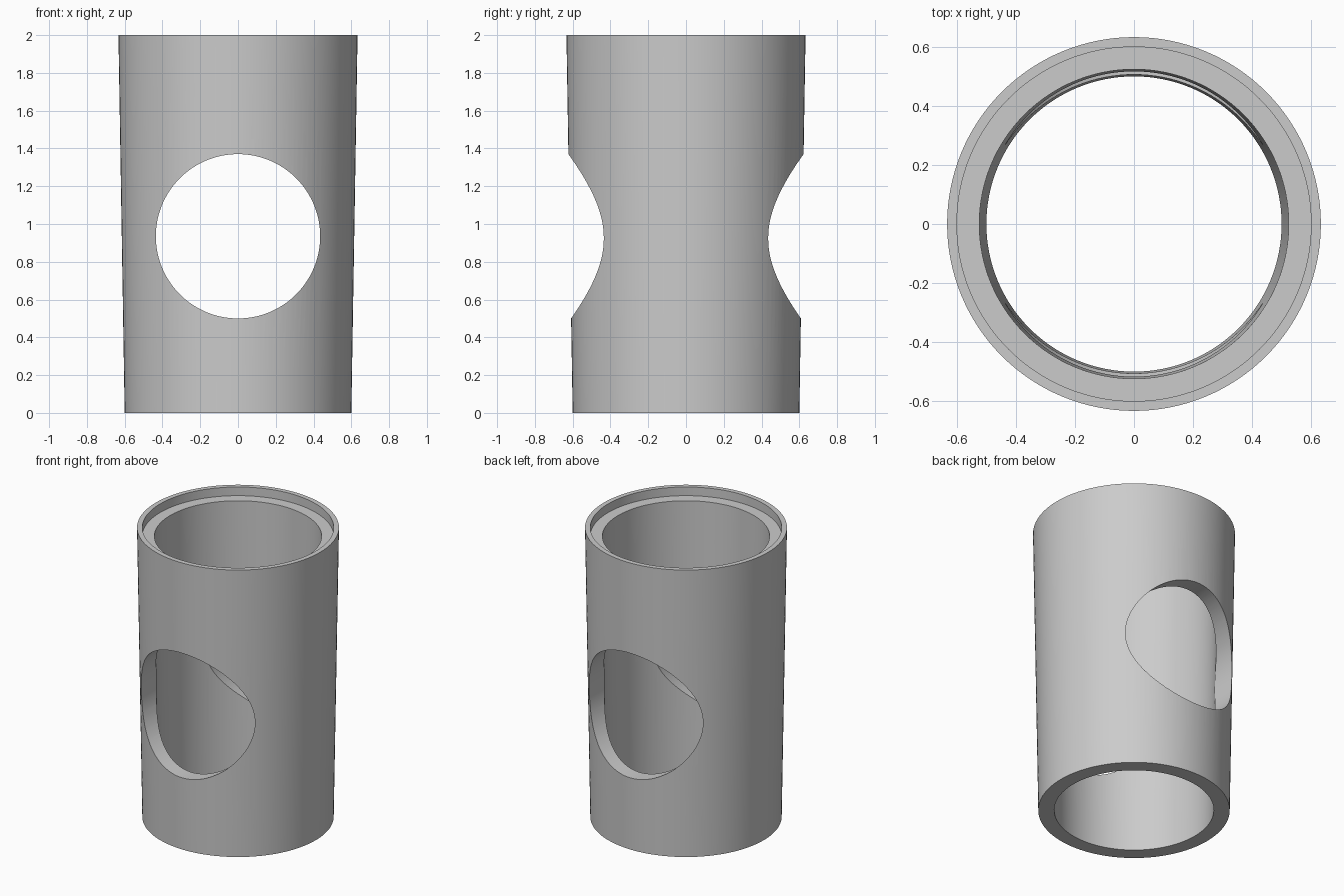
import bpy, bmesh, math
from mathutils import Matrix

cube = bpy.data.objects.get("Cube")
if cube:
    bpy.data.objects.remove(cube, do_unlink=True)

SEGMENTS = 128


def make_material(name, colour):
    mat = bpy.data.materials.new(name)
    mat.use_nodes = True
    mat.diffuse_color = colour
    mat.node_tree.nodes["Principled BSDF"].inputs["Base Color"].default_value = colour
    return mat


def add_object(name, bm):
    bmesh.ops.recalc_face_normals(bm, faces=bm.faces)
    mesh = bpy.data.meshes.new(name)
    bm.to_mesh(mesh)
    bm.free()
    obj = bpy.data.objects.new(name, mesh)
    bpy.context.collection.objects.link(obj)
    return obj


def lathe(name, profile):
    """Revolve a closed (radius, height) profile around z."""
    bm = bmesh.new()
    rings = []
    for i in range(SEGMENTS):
        a = math.tau * i / SEGMENTS
        rings.append([bm.verts.new((r * math.cos(a), r * math.sin(a), z)) for r, z in profile])
    n = len(profile)
    for i, ring in enumerate(rings):
        nxt = rings[(i + 1) % SEGMENTS]
        for j in range(n):
            k = (j + 1) % n
            bm.faces.new((ring[j], nxt[j], nxt[k], ring[k]))
    return add_object(name, bm)


# Tapered tube with a recessed ledge inside the top rim
sleeve = lathe("tapered_sleeve", [
    (0.5, 0), (0.6, 0), (0.633, 2), (0.6, 2), (0.6, 1.94), (0.524, 1.94)])
sleeve.data.materials.append(make_material("plain grey", (0.6, 0.6, 0.6, 1)))

# Round window through front and back walls
bm = bmesh.new()
bmesh.ops.create_cone(bm, cap_ends=True, segments=SEGMENTS, radius1=0.435, radius2=0.435, depth=2,
                      matrix=Matrix.Translation((0, 0, 0.935)) @ Matrix.Rotation(math.pi / 2, 4, "X"))
cutter = add_object("window_cutter", bm)
cutter.hide_render = True

cut = sleeve.modifiers.new("window", "BOOLEAN")
cut.operation = "DIFFERENCE"
cut.solver = "EXACT"
cut.object = cutter

# Apply the cut, then smooth the curved walls
bpy.ops.object.select_all(action="DESELECT")
sleeve.select_set(True)
bpy.context.view_layer.objects.active = sleeve
bpy.ops.object.modifier_apply(modifier=cut.name)
bpy.data.objects.remove(cutter, do_unlink=True)
bpy.ops.object.shade_smooth_by_angle(angle=math.radians(30))
